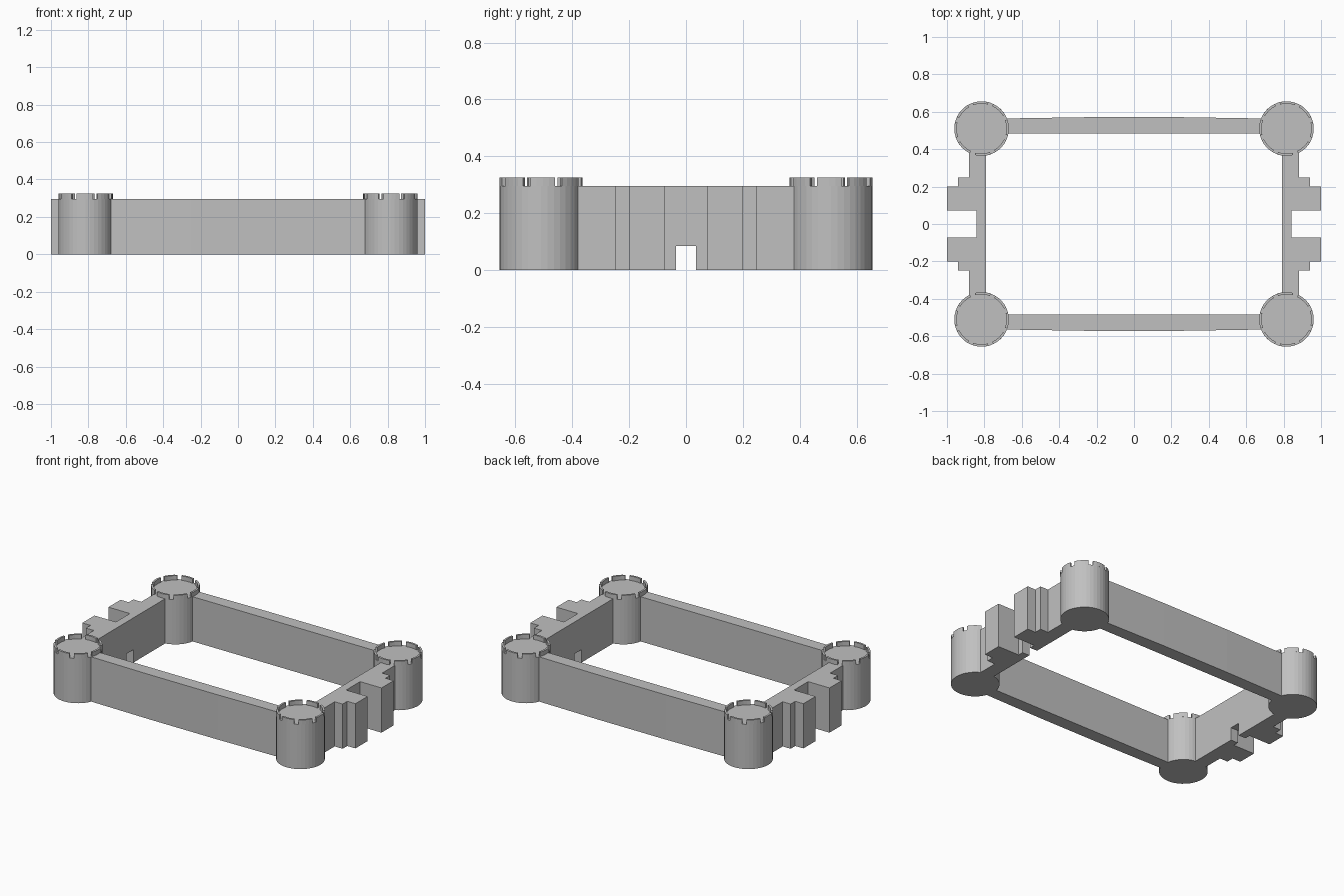
import bpy, bmesh
from math import cos, sin, radians

if "Cube" in bpy.data.objects:
    bpy.data.objects.remove(bpy.data.objects["Cube"])

WALL_H, TOWER_H = 0.296, 0.325
TOWER_X, TOWER_Y, TOWER_R = 0.815, 0.51, 0.146

stone = bpy.data.materials.new("grey stone")
stone.use_nodes = True
stone.diffuse_color = (0.53, 0.53, 0.53, 1)
stone.node_tree.nodes["Principled BSDF"].inputs["Base Color"].default_value = stone.diffuse_color


def add_prism(bm, outline, z0, z1):
    """Extrude a closed outline from z0 up to z1."""
    face = bm.faces.new([bm.verts.new((x, y, z0)) for x, y in outline])
    top = bmesh.ops.extrude_face_region(bm, geom=[face])["geom"]
    verts = [v for v in top if isinstance(v, bmesh.types.BMVert)]
    bmesh.ops.translate(bm, verts=verts, vec=(0, 0, z1 - z0))


def finish(name, bm):
    bmesh.ops.recalc_face_normals(bm, faces=bm.faces)
    mesh = bpy.data.meshes.new(name)
    bm.to_mesh(mesh)
    bm.free()
    mesh.materials.append(stone)
    obj = bpy.data.objects.new(name, mesh)
    bpy.context.collection.objects.link(obj)
    return obj


def arc(radius, start, end, steps):
    angles = [radians(start + (end - start) * i / steps) for i in range(steps + 1)]
    return [(radius * cos(a), radius * sin(a)) for a in angles]


# Round corner towers with a thin ring of merlons
def tower(name, sx, sy):
    bm = bmesh.new()
    add_prism(bm, arc(TOWER_R, 0, 360, 40)[:-1], 0, WALL_H)
    for i in range(8):
        start = 45 * i - 20 + 5.5
        end = start + 34
        outline = arc(TOWER_R, start, end, 4) + arc(TOWER_R - 0.013, end, start, 4)
        add_prism(bm, outline, WALL_H, TOWER_H)
    bmesh.ops.scale(bm, verts=bm.verts, vec=(sx, -sy, 1))
    bmesh.ops.translate(bm, verts=bm.verts, vec=(sx * TOWER_X, sy * TOWER_Y, 0))
    finish(name, bm)


# Long walls, very slightly thicker in the middle
def long_wall(name, sy):
    bm = bmesh.new()
    outline = [(-0.7, 0.484), (0.7, 0.484), (0.7, 0.564),
               (0.25, 0.571), (-0.25, 0.571), (-0.7, 0.564)]
    add_prism(bm, [(x, sy * y) for x, y in outline], 0, WALL_H)
    finish(name, bm)


# Short walls with stepped buttresses either side of a recessed gate
def gate_wall(name, sx):
    half = [(0.79, 0.4), (0.882, 0.4), (0.882, 0.248), (0.94, 0.248),
            (0.94, 0.2), (1.0, 0.2), (1.0, 0.073), (0.843, 0.073)]
    outline = half + [(x, -y) for x, y in reversed(half)]
    bm = bmesh.new()
    add_prism(bm, [(sx * x, y) for x, y in outline], 0, WALL_H)
    wall = finish(name, bm)

    bm = bmesh.new()
    opening = [(0.7, -0.036), (0.9, -0.036), (0.9, 0.036), (0.7, 0.036)]
    add_prism(bm, [(sx * x, y) for x, y in opening], -0.1, 0.085)
    cutter = finish(name + "_opening_cutter", bm)
    cutter.hide_render = True
    cutter.hide_set(True)
    cut = wall.modifiers.new("gate opening", "BOOLEAN")
    cut.operation, cut.solver, cut.object = "DIFFERENCE", "EXACT", cutter


for end, sy in (("front", -1), ("back", 1)):
    long_wall(end + "_wall", sy)
    for side, sx in (("left", 1), ("right", -1)):
        tower(f"{end}_{side}_tower", sx, sy)
for side, sx in (("left", 1), ("right", -1)):
    gate_wall(side + "_gate_wall", sx)
